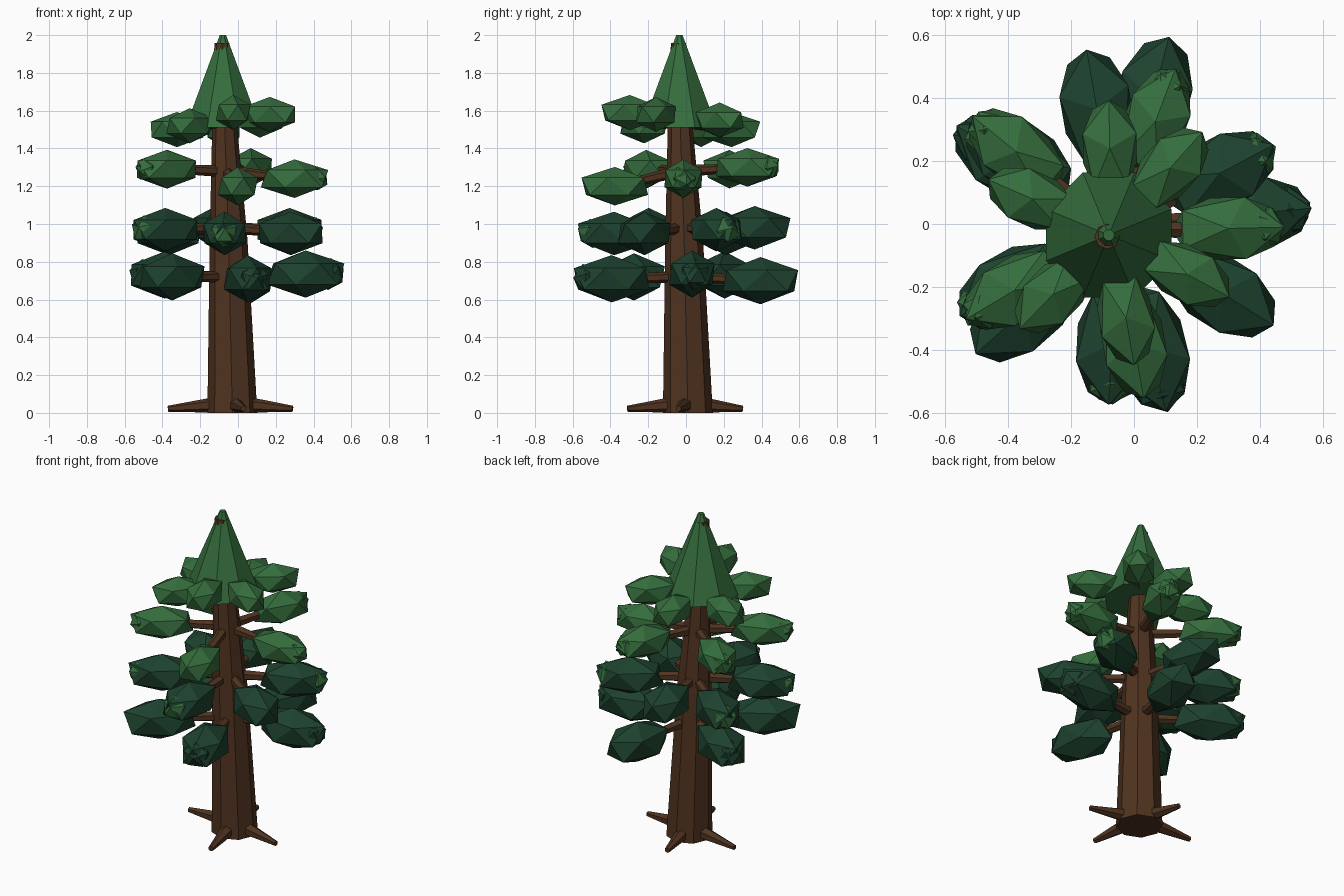
import bpy, bmesh, math, random
from mathutils import Matrix, Vector

random.seed(4)
cube = bpy.data.objects.get("Cube")
if cube:
    bpy.data.objects.remove(cube, do_unlink=True)


def material(name, colour):
    mat = bpy.data.materials.new(name)
    mat.use_nodes = True
    mat.diffuse_color = (*colour, 1)
    bsdf = next(n for n in mat.node_tree.nodes if n.type == 'BSDF_PRINCIPLED')
    bsdf.inputs["Base Color"].default_value = (*colour, 1)
    bsdf.inputs["Roughness"].default_value = 0.9
    return mat


bark = material("bark brown", (0.08, 0.033, 0.014))
dark = material("dark pine green", (0.0125, 0.055, 0.028))
light = material("light pine green", (0.035, 0.152, 0.046))


def finish(name, bm, mat):
    bmesh.ops.recalc_face_normals(bm, faces=bm.faces)
    mesh = bpy.data.meshes.new(name)
    bm.to_mesh(mesh)
    bm.free()
    mesh.materials.append(mat)
    obj = bpy.data.objects.new(name, mesh)
    bpy.context.collection.objects.link(obj)
    return obj


def limb(name, start, end, r_start, r_end, mat, sides=6, roll=0):
    """Tapered faceted cylinder between two points."""
    start, end = Vector(start), Vector(end)
    axis = end - start
    turn = axis.to_track_quat('Z', 'Y').to_matrix().to_4x4()
    bm = bmesh.new()
    bmesh.ops.create_cone(bm, cap_ends=True, segments=sides, radius1=r_start,
                          radius2=r_end, depth=axis.length,
                          matrix=Matrix.Translation((start + end) / 2) @ turn
                          @ Matrix.Rotation(roll, 4, 'Z'))
    return finish(name, bm, mat)


def tuft(name, centre, size, yaw, mat, tilt=0):
    """Stretched low-poly ball whose long axis points along yaw."""
    bm = bmesh.new()
    bmesh.ops.create_icosphere(
        bm, subdivisions=1, radius=1,
        matrix=Matrix.Translation(centre) @ Matrix.Rotation(yaw, 4, 'Z')
        @ Matrix.Rotation(tilt, 4, 'Y') @ Matrix.Diagonal((*size, 1)))
    return finish(name, bm, mat)


# Leaning trunk: stacked octagonal rings
TRUNK = [(-0.03, 0.01, 0, 0.132), (-0.05, -0.01, 0.92, 0.1),
         (-0.07, -0.03, 1.5, 0.067), (-0.085, -0.04, 1.957, 0.04)]
bm = bmesh.new()
rings = []
for x, y, z, r in TRUNK:
    rings.append([bm.verts.new((x + r * math.cos(k * math.tau / 8),
                                y + r * math.sin(k * math.tau / 8), z))
                  for k in range(8)])
for low, high in zip(rings, rings[1:]):
    for k in range(8):
        n = (k + 1) % 8
        bm.faces.new((low[k], low[n], high[n], high[k]))
bm.faces.new(rings[0])
bm.faces.new(rings[-1])
finish("trunk", bm, bark)


def trunk_centre(z):
    for (x0, y0, z0, _), (x1, y1, z1, _) in zip(TRUNK, TRUNK[1:]):
        if z <= z1:
            return Vector((x0, y0, z)).lerp(Vector((x1, y1, z)), (z - z0) / (z1 - z0))


# Four tapering roots
for side, tip in {"left": (0.29, -0.04), "right": (-0.37, 0.05),
                  "front": (0.03, -0.31), "back": (-0.08, 0.3)}.items():
    base = Vector((-0.03, 0.01, 0.05))
    tip = Vector((*tip, 0.022))
    limb("root_" + side, base.lerp(tip, 0.25), tip, 0.042, 0.016, bark)

# Crown
limb("crown", (-0.08, -0.035, 1.51), (-0.08, -0.035, 2), 0.215, 0.018, light, 8,
     math.pi / 8)

# Foliage tiers: colour, tip colour, tuft size, branch height,
# then tip x, tip y, tuft height, has tip cluster
TIERS = [
    (dark, dark, (0.23, 0.135, 0.125), 0.72,
     [(0.56, 0.05, 0.735, 1), (0.11, 0.59, 0.7, 0), (-0.56, 0.31, 0.73, 1),
      (-0.5, -0.41, 0.72, 0), (0.1, -0.59, 0.71, 1)]),
    (dark, light, (0.215, 0.13, 0.115), 0.98,
     [(0.44, -0.32, 0.95, 0), (0.44, 0.25, 0.97, 1), (-0.15, 0.55, 0.98, 0),
      (-0.52, 0.32, 0.95, 1), (-0.55, -0.29, 0.97, 1), (-0.08, -0.57, 0.95, 1)]),
    (light, light, (0.2, 0.115, 0.102), 1.28,
     [(0.475, -0.01, 1.24, 1), (0.13, 0.49, 1.3, 1), (-0.51, 0.34, 1.29, 1),
      (-0.53, -0.3, 1.29, 1), (0.03, -0.55, 1.2, 0)]),
    (light, light, (0.17, 0.1, 0.093), 1.54,
     [(0.3, -0.23, 1.58, 0), (0.215, 0.29, 1.55, 0), (-0.08, 0.39, 1.5, 0),
      (-0.46, 0.14, 1.5, 0), (-0.36, -0.33, 1.52, 0), (0, -0.445, 1.59, 0)]),
]
for t, (mat, tip_mat, size, height, tips) in enumerate(TIERS, 1):
    for i, (x, y, z, cluster) in enumerate(tips, 1):
        start = trunk_centre(height)
        tip = Vector((x, y, z))
        out = Vector((x - start.x, y - start.y, 0)).normalized()
        yaw = math.atan2(out.y, out.x)
        centre = tip - out * size[0] * 0.88
        label = f"{t}_{i}"
        limb("branch_" + label, start, centre, 0.033, 0.02, bark)
        tuft("tuft_" + label, centre, size, yaw, mat)
        if cluster:
            r = size[2] * 0.68
            tuft("tip_cluster_" + label, tip - out * r * 0.9, (r, r, r),
                 yaw + random.uniform(0, 1), tip_mat, random.uniform(0, 1))
